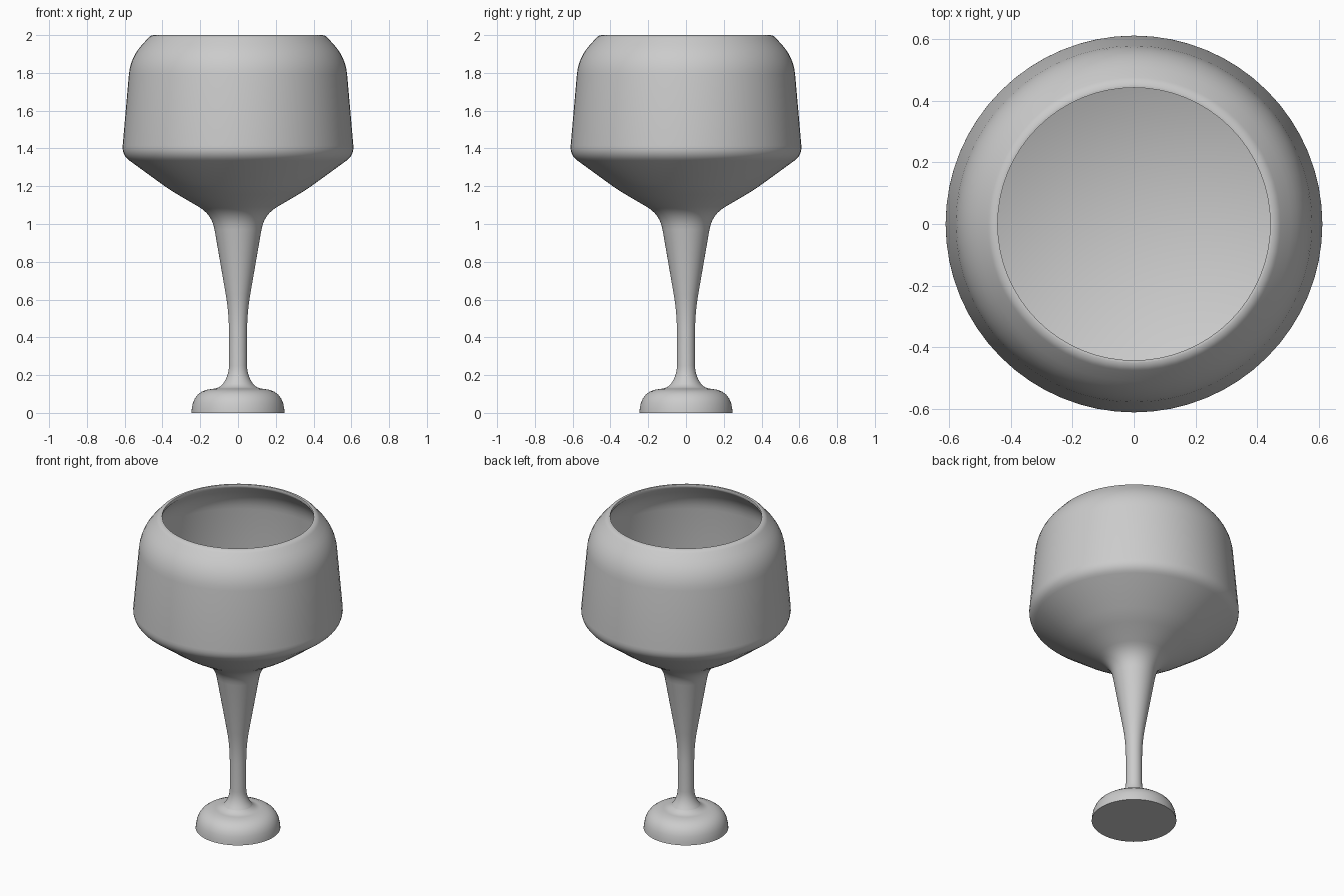
import bpy
import bmesh
import math
from mathutils import Vector

cube = bpy.data.objects.get("Cube")
if cube:
    bpy.data.objects.remove(cube)

SEGMENTS = 64

grey = bpy.data.materials.new("plain grey")
grey.use_nodes = True
colour = (0.6, 0.6, 0.6, 1)
grey.diffuse_color = colour
grey.node_tree.nodes["Principled BSDF"].inputs["Base Color"].default_value = colour


def rounded(corners, steps=6):
    """Round each (radius, height, setback) corner with a quadratic arc."""
    pts = [Vector((r, z)) for r, z, _ in corners]
    out = []
    for i, p in enumerate(pts):
        setback = corners[i][2]
        if setback == 0:
            out.append(p)
            continue
        a = p + (pts[i - 1] - p).normalized() * setback
        b = p + (pts[i + 1] - p).normalized() * setback
        for k in range(steps + 1):
            t = k / steps
            out.append(a * (1 - t) ** 2 + p * 2 * t * (1 - t) + b * t ** 2)
    return out


def lathe(name, profile):
    """Revolve a profile about the vertical axis."""
    bm = bmesh.new()
    verts = [bm.verts.new((p.x, 0, p.y)) for p in profile]
    edges = [bm.edges.new(pair) for pair in zip(verts, verts[1:])]
    bmesh.ops.spin(bm, geom=verts + edges, axis=(0, 0, 1), cent=(0, 0, 0),
                   angle=math.tau, steps=SEGMENTS, use_duplicate=False)
    bmesh.ops.remove_doubles(bm, verts=bm.verts, dist=0.0001)
    bmesh.ops.recalc_face_normals(bm, faces=bm.faces)
    mesh = bpy.data.meshes.new(name)
    bm.to_mesh(mesh)
    bm.free()
    mesh.materials.append(grey)
    obj = bpy.data.objects.new(name, mesh)
    bpy.context.collection.objects.link(obj)
    bpy.ops.object.select_all(action="DESELECT")
    obj.select_set(True)
    bpy.context.view_layer.objects.active = obj
    bpy.ops.object.shade_smooth_by_angle(angle=math.radians(40))
    return obj


# Domed foot, stem, outer bowl, thin rim, then the inside of the bowl
lathe("goblet", rounded([
    (0, 0, 0), (0.247, 0, 0),
    (0.235, 0.12, 0.1), (0.10, 0.13, 0.03),
    (0.048, 0.19, 0.06), (0.048, 0.53, 0.1),
    (0.138, 1.05, 0.08), (0.36, 1.18, 0.05),
    (0.615, 1.365, 0.05), (0.57, 1.88, 0.09),
    (0.462, 2.0, 0.02), (0.443, 2.0, 0.006),
    (0.443, 1.98, 0.01), (0.55, 1.87, 0.08),
    (0.59, 1.38, 0.05), (0, 1.12, 0),
]))
